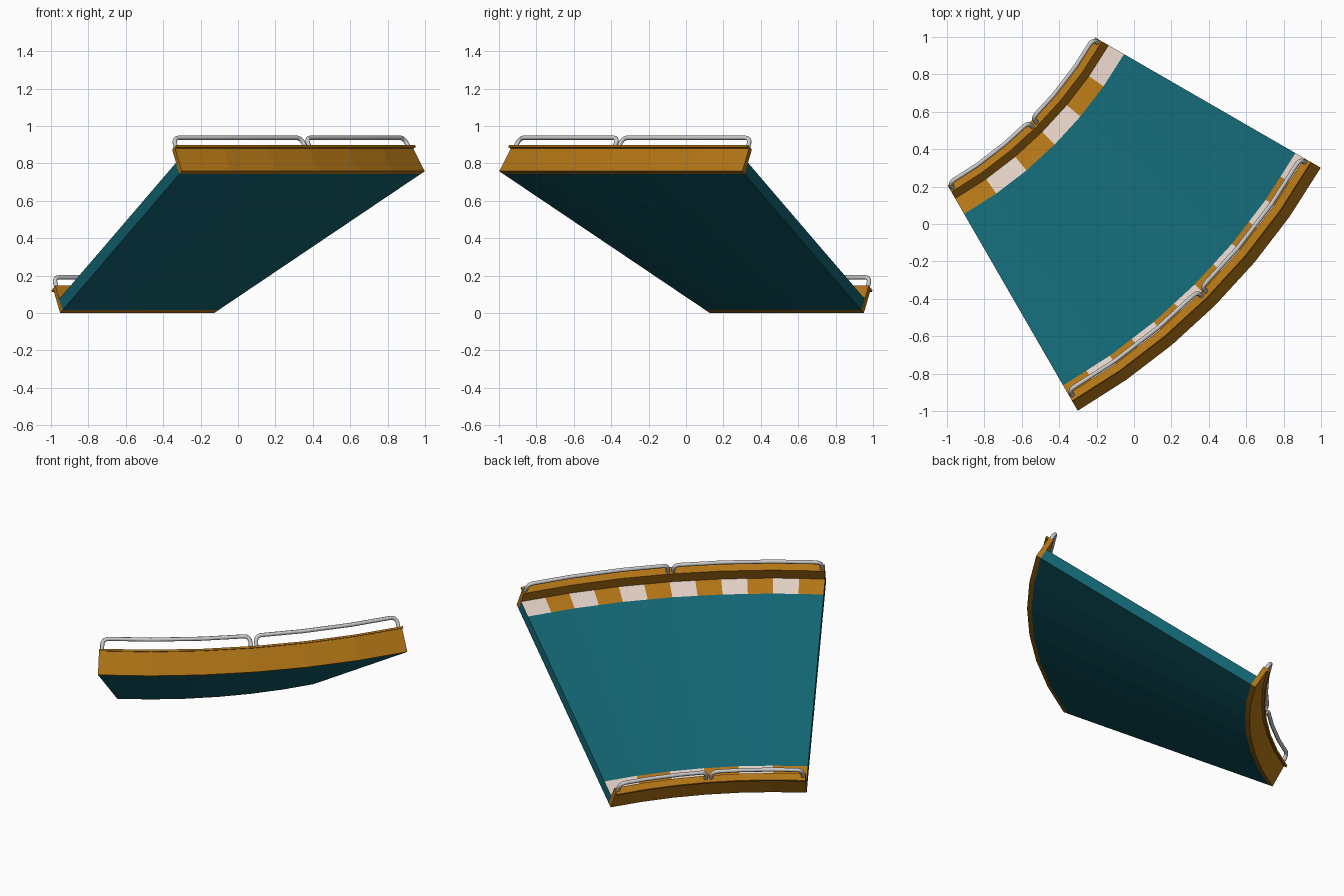
import bpy, bmesh, math

if "Cube" in bpy.data.objects:
    bpy.data.objects.remove(bpy.data.objects["Cube"])

CX, CY = -2.076, 2.076          # centre of the turn
R0, TILT = 2.25, math.atan(0.758 / 1.3)
S, C = math.sin(TILT), math.cos(TILT)
WIDTH, SEGS = 1.505, 6          # width along the slope, 5-degree facets
WALL, DECK = 0.03, 0.07


def place(t, u, v):
    """t = facet count along the turn, u = along the slope, v = off the slope."""
    r, z = R0 + u * C - v * S, u * S + v * C
    i = min(int(t), SEGS - 1)
    a, b = (math.radians(-60 + 5 * k) for k in (i, i + 1))
    f = t - i
    return (CX + r * (math.cos(a) * (1 - f) + math.cos(b) * f),
            CY + r * (math.sin(a) * (1 - f) + math.sin(b) * f), z)


def material(name, color):
    m = bpy.data.materials.new(name)
    m.diffuse_color = (*color, 1)
    m.use_nodes = True
    m.node_tree.nodes["Principled BSDF"].inputs["Base Color"].default_value = m.diffuse_color
    return m


teal = material("teal", (0.006, 0.13, 0.17))
amber = material("amber", (0.45, 0.18, 0.008))
cream = material("cream", (0.75, 0.62, 0.55))


def sweep(name, profile, steps, mats, pick=lambda edge, step: 0):
    bm = bmesh.new()
    rings = [[bm.verts.new(place(s * SEGS / steps, u, v)) for u, v in profile]
             for s in range(steps + 1)]
    n = len(profile)
    for s in range(steps):
        for e in range(n):
            f = bm.faces.new((rings[s][e], rings[s][(e + 1) % n],
                              rings[s + 1][(e + 1) % n], rings[s + 1][e]))
            f.material_index = pick(e, s)
    bm.faces.new(rings[0])
    bm.faces.new(rings[-1])
    bmesh.ops.recalc_face_normals(bm, faces=bm.faces)
    me = bpy.data.meshes.new(name)
    bm.to_mesh(me)
    bm.free()
    for m in mats:
        me.materials.append(m)
    ob = bpy.data.objects.new(name, me)
    bpy.context.collection.objects.link(ob)
    return ob


# Banked deck with chequered kerb strips along both edges
def deck_color(edge, step):
    if edge == 2:                       # high kerb, 12 tiles
        return 1 + step % 2
    if edge == 4:                       # low kerb, 6 tiles
        return 1 + (step // 2) % 2
    return 0


lo, hi, kerb = WALL, WIDTH - WALL, 0.11
sweep("banked_deck", [(lo, 0), (hi, 0), (hi, DECK), (hi - kerb, DECK),
                      (lo + kerb, DECK), (lo, DECK)],
      SEGS * 2, (teal, amber, cream), deck_color)

# Side walls with a lip on the outer side
wall = [(0, 0), (WALL, 0), (WALL, 0.152), (-0.018, 0.152), (-0.018, 0.14), (0, 0.14)]
sweep("low_wall", wall, SEGS, (amber,))
sweep("high_wall", [(WIDTH - u, v) for u, v in wall], SEGS, (amber,))


# Tube guard rails, two per wall
def rail(name, u, t0, t1, base=0.148, top=0.214, rad=0.035):
    k = rad / ((R0 + u * C) * math.radians(5))      # corner radius in facets
    arc = [math.radians(a) for a in range(0, 91, 18)]
    pts = [(t0, base)]
    pts += [(t0 + k * (1 - math.cos(a)), top - rad * (1 - math.sin(a))) for a in arc]
    pts += [(t, top) for t in range(SEGS + 1) if t0 + k < t < t1 - k]
    pts += [(t1 - k * (1 - math.cos(a)), top - rad * (1 - math.sin(a)))
            for a in reversed(arc)]
    pts += [(t1, base)]
    cu = bpy.data.curves.new(name, 'CURVE')
    cu.dimensions = '3D'
    cu.bevel_depth = 0.012
    cu.bevel_resolution = 2
    cu.use_fill_caps = True
    sp = cu.splines.new('POLY')
    sp.points.add(len(pts) - 1)
    for p, (t, v) in zip(sp.points, pts):
        p.co = (*place(t, u, v), 1)
    bpy.context.collection.objects.link(bpy.data.objects.new(name, cu))


for side, u in (("low", 0.012), ("high", WIDTH - 0.012)):
    g = 0.017 / ((R0 + u * C) * math.radians(5))    # gap at rail ends
    rail(side + "_rail_front", u, g, 3 - g)
    rail(side + "_rail_back", u, 3 + g, 6 - g)
